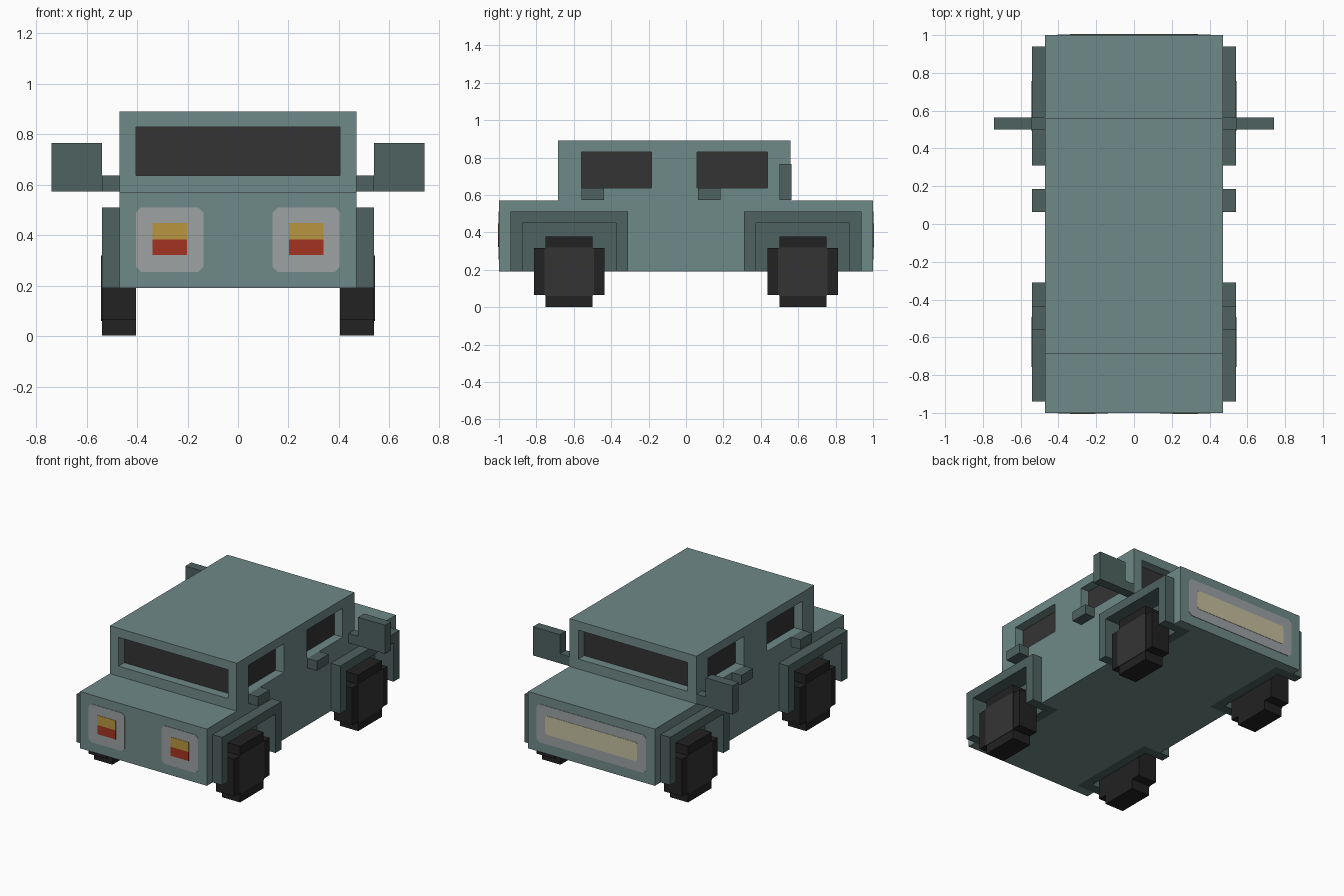
import bpy, bmesh

if "Cube" in bpy.data.objects:
    bpy.data.objects.remove(bpy.data.objects["Cube"])


def material(name, r, g, b):
    def lin(c):
        c /= 255
        return c / 12.92 if c <= 0.04045 else ((c + 0.055) / 1.055) ** 2.4
    m = bpy.data.materials.new(name)
    m.diffuse_color = (lin(r), lin(g), lin(b), 1)
    m.use_nodes = True
    m.node_tree.nodes["Principled BSDF"].inputs["Base Color"].default_value = m.diffuse_color
    return m


PAINT = material("sage paint", 111, 138, 135)
TRIM = material("dark green trim", 78, 98, 96)
TYRE = material("black rubber", 34, 34, 34)
GLASS = material("charcoal glass", 53, 52, 52)
GREY = material("grey lamp surround", 158, 162, 164)
AMBER = material("amber lamp", 184, 150, 64)
RED = material("red lamp", 163, 51, 33)
CREAM = material("cream lamp", 196, 190, 158)


def prism(bm, axis, profile, a, b):
    """Extrude a 2D profile between a and b along axis (0 = x, 1 = y)."""
    def point(p, t):
        return (t, p[0], p[1]) if axis == 0 else (p[0], t, p[1])
    lo = [bm.verts.new(point(p, a)) for p in profile]
    hi = [bm.verts.new(point(p, b)) for p in profile]
    bm.faces.new(lo)
    bm.faces.new(hi[::-1])
    n = len(profile)
    for i in range(n):
        j = (i + 1) % n
        bm.faces.new((lo[i], hi[i], hi[j], lo[j]))


def rect(u0, u1, v0, v1, c=0):
    """Rectangle profile, with optional clipped corners."""
    if not c:
        return [(u0, v0), (u1, v0), (u1, v1), (u0, v1)]
    return [(u0 + c, v0), (u1 - c, v0), (u1, v0 + c), (u1, v1 - c),
            (u1 - c, v1), (u0 + c, v1), (u0, v1 - c), (u0, v0 + c)]


def build(name, mat, parts, mirror=False):
    """Object from prisms (axis, profile, start, end), optionally mirrored in x."""
    bm = bmesh.new()
    for part in parts:
        prism(bm, *part)
    if mirror:
        for axis, prof, a, b in parts:
            if axis == 0:
                prism(bm, 0, prof, -b, -a)
            else:
                prism(bm, 1, [(-u, v) for u, v in prof], a, b)
    bmesh.ops.recalc_face_normals(bm, faces=bm.faces)
    mesh = bpy.data.meshes.new(name)
    bm.to_mesh(mesh)
    bm.free()
    mesh.materials.append(mat)
    ob = bpy.data.objects.new(name, mesh)
    bpy.context.collection.objects.link(ob)
    return ob


W, F = 0.47, 0.54            # body half width, fender half width
INNER, WELL = 0.34, 0.405    # fender box inner side, wheel well back wall
BACK, FRONT = -0.685, 0.56   # cabin ends
D = 0.065                    # window recess

# Body and cabin in one side profile
body = build("body", PAINT, [(0, [
    (-1, 0.19), (1, 0.19), (1, 0.57), (FRONT, 0.57), (FRONT, 0.89),
    (BACK, 0.89), (BACK, 0.57), (-1, 0.57)], -W, W)])

# Cut window recesses and fender pockets out of the body
side_windows = [rect(-0.56, -0.185, 0.637, 0.83), rect(0.06, 0.437, 0.637, 0.83)]
end_window = rect(-0.405, 0.405, 0.637, 0.83)
sides = [(0, w, W - D, W + 0.1) for w in side_windows]
sides += [(0, rect(s - 0.314, s + 0.314, 0.1, 0.51), INNER, 0.6)
          for s in (-0.625, 0.625)]
cutter = build("window_and_fender_cutter", PAINT, sides, mirror=True)
ends = build("end_window_cutter", PAINT, [(1, end_window, BACK - 0.1, BACK + D),
                                          (1, end_window, FRONT - D, FRONT + 0.1)])
for c in (cutter, ends):
    c.hide_render = True
    mod = body.modifiers.new("cut", 'BOOLEAN')
    mod.operation, mod.object, mod.solver = 'DIFFERENCE', c, 'EXACT'
bpy.context.view_layer.objects.active = body
for mod in list(body.modifiers):
    bpy.ops.object.modifier_apply(modifier=mod.name)
for c in (cutter, ends):
    bpy.data.objects.remove(c)

# Glass at the bottom of each recess
T = 0.004
build("side_windows", GLASS, [(0, w, W - D - T, W - D + T) for w in side_windows], True)
build("end_windows", GLASS, [(1, end_window, BACK + D - T, BACK + D + T),
                             (1, end_window, FRONT - D - T, FRONT - D + T)])

# Fenders and wheels, front and rear pairs
for label, y in (("front", 0.625), ("rear", -0.625)):
    o, i = 0.314, 0.25
    arch = [(y - o, 0.19), (y - i, 0.19), (y - i, 0.45), (y + i, 0.45),
            (y + i, 0.19), (y + o, 0.19), (y + o, 0.51), (y - o, 0.51)]
    build(label + "_fenders", TRIM, [
        (0, arch, INNER, F),
        (0, rect(y - i, y + i, 0.19, 0.45), INNER, WELL - 0.002)], True)
    a, b, z = 0.125, 0.188, 0.19
    cross = [(-a, -b), (a, -b), (a, -a), (b, -a), (b, a), (a, a),
             (a, b), (-a, b), (-a, a), (-b, a), (-b, -a), (-a, -a)]
    build(label + "_tyres", TYRE,
          [(0, [(y + u, z + v) for u, v in cross], WELL, F)], True)
    build(label + "_hubs", GLASS,
          [(0, rect(y - 0.132, y + 0.132, z - 0.13, z + 0.13, 0.008), F - 0.002, F + 0.003)], True)

# Door handles and wing mirrors
build("door_handles", TRIM, [(0, rect(y, y + 0.122, 0.573, 0.637), W, F)
                             for y in (-0.56, 0.063)], True)
bracket = [(W, 0.573), (0.74, 0.573), (0.74, 0.765), (F, 0.765), (F, 0.637), (W, 0.637)]
build("wing_mirrors", TRIM, [(1, bracket, 0.5, 0.563)], True)

# Paired two-colour lamps on the -y end
build("lamp_surrounds", GREY, [(1, rect(0.137, 0.405, 0.255, 0.51, 0.02), -1.003, -0.998)], True)
build("amber_lamps", AMBER, [(1, rect(0.203, 0.338, 0.383, 0.448), -1.005, -1)], True)
build("red_lamps", RED, [(1, rect(0.203, 0.338, 0.322, 0.383), -1.005, -1)], True)

# Wide lamp strip on the +y end
build("lamp_strip_surround", GREY, [(1, rect(-0.405, 0.405, 0.255, 0.51, 0.02), 0.998, 1.003)])
build("lamp_strip", CREAM, [(1, rect(-0.34, 0.34, 0.32, 0.446, 0.01), 1, 1.005)])
